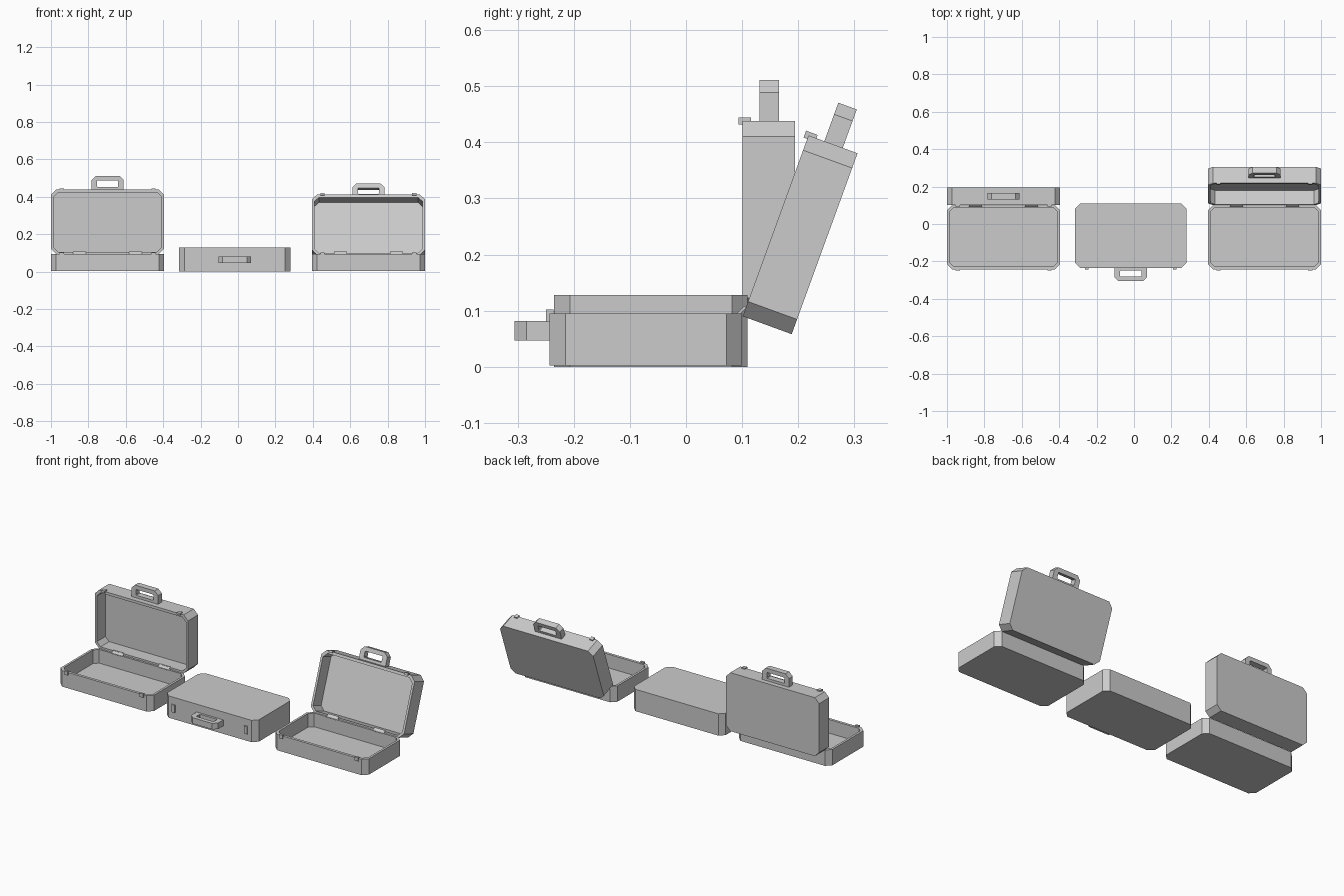
import bpy, bmesh, math
from mathutils import Matrix

if "Cube" in bpy.data.objects:
    bpy.data.objects.remove(bpy.data.objects["Cube"])

grey = bpy.data.materials.new("plain grey")
grey.use_nodes = True
grey.diffuse_color = (0.6, 0.6, 0.6, 1)
grey.node_tree.nodes["Principled BSDF"].inputs["Base Color"].default_value = (0.6, 0.6, 0.6, 1)

WIDTH, LENGTH, DEPTH, CHAMFER = 0.605, 0.343, 0.093, 0.028


def finish(name, bm, matrix):
    bmesh.ops.recalc_face_normals(bm, faces=bm.faces)
    mesh = bpy.data.meshes.new(name)
    bm.to_mesh(mesh)
    bm.free()
    mesh.materials.append(grey)
    obj = bpy.data.objects.new(name, mesh)
    obj.matrix_world = matrix
    bpy.context.collection.objects.link(obj)


def box(name, size, centre, matrix):
    bm = bmesh.new()
    bmesh.ops.create_cube(bm, size=1)
    bmesh.ops.scale(bm, vec=size, verts=bm.verts)
    bmesh.ops.translate(bm, vec=centre, verts=bm.verts)
    finish(name, bm, matrix)


def octagon(bm, half, y0, y1, c, z):
    """Rectangle with cut corners as a ring of eight vertices."""
    right = [(half - c, y0), (half, y0 + c), (half, y1 - c), (half - c, y1)]
    points = right + [(-x, y) for x, y in reversed(right)]
    return [bm.verts.new((x, y, z)) for x, y in points]


def bridge(bm, a, b):
    n = len(a)
    for i in range(n):
        bm.faces.new((a[i], a[(i + 1) % n], b[(i + 1) % n], b[i]))


def shell(name, matrix):
    """Open tray: hinge edge at y = 0, rim at z = 0."""
    bm = bmesh.new()
    half = WIDTH / 2
    outer = (half, 0, LENGTH, CHAMFER)
    inner = (half - 0.013, 0.011, LENGTH - 0.016, 0.024)
    rings = [octagon(bm, *outer, -DEPTH), octagon(bm, *outer, 0),
             octagon(bm, *inner, 0), octagon(bm, *inner, 0.013 - DEPTH)]
    for a, b in zip(rings, rings[1:]):
        bridge(bm, a, b)
    bm.faces.new(rings[0])
    bm.faces.new(rings[-1])
    finish(name, bm, matrix)


def handle(name, y, z, matrix):
    """Chamfered ring grip standing out along +y."""
    bm = bmesh.new()
    rings = []
    for level in (z - 0.0175, z + 0.0175):
        rings.append([octagon(bm, 0.0865, y, y + 0.073, 0.022, level),
                      octagon(bm, 0.057, y + 0.015, y + 0.049, 0.003, level)])
    # keep the foot of the grip square against the case
    for outer, _ in rings:
        for v in (outer[0], outer[7]):
            v.co.x = math.copysign(0.0865, v.co.x)
        for v in (outer[1], outer[6]):
            v.co.y = y + 0.01
    (o0, i0), (o1, i1) = rings
    for a, b in ((o0, i0), (i0, i1), (i1, o1), (o1, o0)):
        bridge(bm, a, b)
    finish(name, bm, matrix)


def tabs(name, matrix):
    for side in (-1, 1):
        box(name, (0.022, 0.013, 0.022), (side * 0.245, LENGTH, -0.004), matrix)


def open_case(prefix, x, angle, hinge_z):
    base = Matrix.Translation((x, 0.1, 0.095)) @ Matrix.Rotation(math.pi, 4, "Z")
    lid = Matrix.Translation((x, 0.101, hinge_z)) @ Matrix.Rotation(math.radians(angle), 4, "X")
    shell(prefix + "_base", base)
    shell(prefix + "_lid", lid)
    tabs(prefix + "_base_catch", base)
    tabs(prefix + "_lid_catch", lid)
    handle(prefix + "_handle", LENGTH, -0.0475, lid)
    # hinge plates folded across the corner
    tilt = Matrix.Translation((x, 0.098, 0.099)) @ Matrix.Rotation(math.radians(45), 4, "X")
    for side in (-1, 1):
        box(prefix + "_hinge", (0.07, 0.022, 0.005), (side * 0.15, 0, 0), tilt)


open_case("right_case", -0.6975, 90, 0.095)
open_case("left_case", 0.6975, 70, 0.09)

# closed middle case
place = Matrix.Translation((-0.0175, 0.11, 0)) @ Matrix.Rotation(math.pi, 4, "Z")
body = bmesh.new()
low = octagon(body, 0.2975, 0, 0.345, CHAMFER, 0)
high = octagon(body, 0.2975, 0, 0.345, CHAMFER, 0.128)
bridge(body, low, high)
body.faces.new(low)
body.faces.new(high)
finish("closed_case_body", body, place)
handle("closed_case_handle", 0.343, 0.0645, place)
for side in (-1, 1):
    box("closed_case_latch", (0.02, 0.014, 0.045), (side * 0.235, 0.345, 0.064), place)
